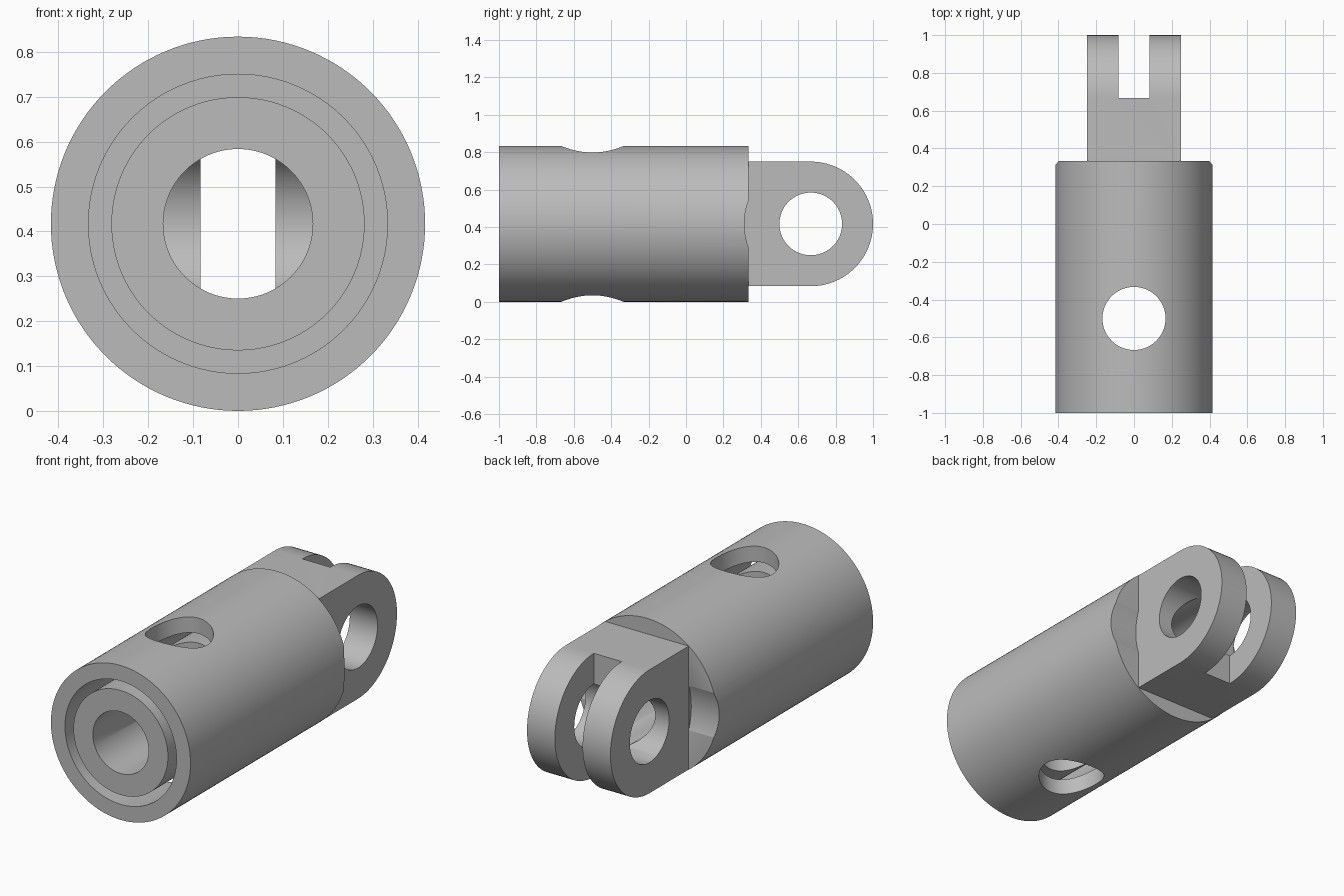
import bpy
import bmesh
from math import radians, pi, sin, cos
from mathutils import Matrix, Vector

cube = bpy.data.objects.get("Cube")
if cube:
    bpy.data.objects.remove(cube, do_unlink=True)

AXIS_Z = 0.417      # height of the long axis
EYE_Y = 0.667       # centre of the cross hole in the fork

steel = bpy.data.materials.new("grey_steel")
steel.use_nodes = True
steel.diffuse_color = (0.5, 0.5, 0.5, 1)
steel.node_tree.nodes["Principled BSDF"].inputs["Base Color"].default_value = (0.5, 0.5, 0.5, 1)


def make_object(name, bm):
    bmesh.ops.recalc_face_normals(bm, faces=bm.faces)
    mesh = bpy.data.meshes.new(name)
    bm.to_mesh(mesh)
    bm.free()
    mesh.materials.append(steel)
    obj = bpy.data.objects.new(name, mesh)
    bpy.context.collection.objects.link(obj)
    return obj


def cylinder(name, radius, start, end, segments=96):
    """Cylinder running from one point to another."""
    a, b = Vector(start), Vector(end)
    bm = bmesh.new()
    turn = (b - a).to_track_quat('Z', 'Y').to_matrix().to_4x4()
    bmesh.ops.create_cone(bm, cap_ends=True, segments=segments, radius1=radius, radius2=radius,
                          depth=(b - a).length, matrix=Matrix.Translation((a + b) / 2) @ turn)
    return make_object(name, bm)


def along_y(name, radius, y0, y1, segments=96):
    return cylinder(name, radius, (0, y0, AXIS_Z), (0, y1, AXIS_Z), segments)


def box(name, low, high):
    low, high = Vector(low), Vector(high)
    bm = bmesh.new()
    bmesh.ops.create_cube(bm, size=1, matrix=Matrix.Translation((low + high) / 2)
                          @ Matrix.Diagonal((*(high - low), 1)))
    return make_object(name, bm)


def combine(target, tool, operation='DIFFERENCE'):
    mod = target.modifiers.new(operation.lower(), 'BOOLEAN')
    mod.operation = operation
    mod.solver = 'EXACT'
    mod.object = tool
    bpy.context.view_layer.objects.active = target
    bpy.ops.object.modifier_apply(modifier=mod.name)
    bpy.data.objects.remove(tool, do_unlink=True)


# Round body, with clearance scoops beside the fork
body = along_y("fork_end_body", 0.4167, -1, 0.333, 128)
for side in (-1, 1):
    combine(body, cylinder("scoop", 0.355, (side * 0.25, EYE_Y, AXIS_Z), (side * 0.6, EYE_Y, AXIS_Z), 128))

# Ring groove between the outer sleeve and the inner tube
groove = along_y("groove", 0.333, -1.1, 0.167)
combine(groove, along_y("groove_core", 0.282, -1.2, 0.25))
combine(body, groove)

# Fork block with a rounded end
bm = bmesh.new()
half, reach = 0.249, 0.333
outline = [(0.25, -reach)]
outline += [(EYE_Y + reach * cos(t), reach * sin(t)) for t in (pi * (i / 48 - 0.5) for i in range(49))]
outline += [(0.25, reach)]
face = bm.faces.new([bm.verts.new((-half, y, AXIS_Z + z)) for y, z in outline])
side = bmesh.ops.extrude_face_region(bm, geom=[face])
bmesh.ops.translate(bm, vec=(2 * half, 0, 0), verts=[g for g in side["geom"] if isinstance(g, bmesh.types.BMVert)])
combine(body, make_object("fork", bm), 'UNION')

# Fork slot, cross hole, pin hole and long bore
combine(body, box("slot", (-0.083, EYE_Y, -0.1), (0.083, 1.1, 0.95)))
combine(body, cylinder("eye_hole", 0.1675, (-0.6, EYE_Y, AXIS_Z), (0.6, EYE_Y, AXIS_Z)))
combine(body, cylinder("pin_hole", 0.167, (0, -0.5, -0.2), (0, -0.5, 1.1)))
combine(body, along_y("bore", 0.1665, -1.1, 0.66))

bpy.ops.object.select_all(action='DESELECT')
body.select_set(True)
bpy.context.view_layer.objects.active = body
bpy.ops.object.shade_smooth_by_angle(angle=radians(30))
